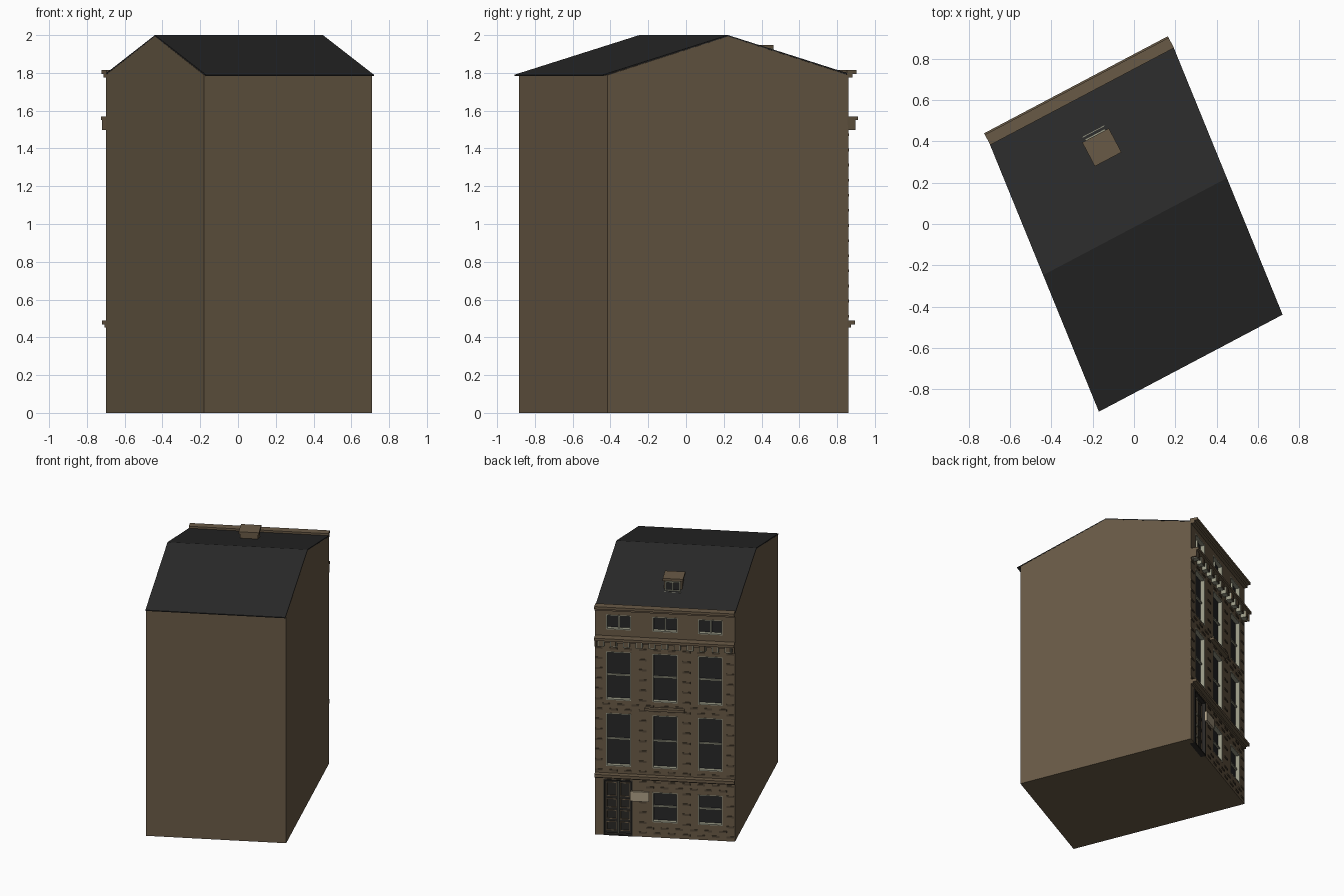
import bpy, bmesh
from mathutils import Vector

if "Cube" in bpy.data.objects:
    bpy.data.objects.remove(bpy.data.objects["Cube"])

def material(name, r, g, b):
    m = bpy.data.materials.new(name)
    m.diffuse_color = (r, g, b, 1)
    m.use_nodes = True
    m.node_tree.nodes["Principled BSDF"].inputs["Base Color"].default_value = m.diffuse_color
    return m

WALL = material("brown wall", .141, .102, .061)
BRICK = material("dark brick", .085, .062, .038)
SLATE = material("dark slate", .022, .022, .022)
GLASS = material("dark glass", .020, .020, .021)
TRIM = material("pale trim", .32, .32, .24)
SIGN = material("beige board", .42, .35, .24)
DOOR = material("door black", .024, .022, .019)

# Skewed footprint; the street facade runs from B to A
A, B = Vector((-.70, .39, 0)), Vector((.19, .86, 0))
C, D = Vector((.71, -.415, 0)), Vector((-.18, -.885, 0))
U = (A - B).normalized()
N = Vector((U.y, -U.x, 0))          # outward normal of the facade
W = (A - B).length
UP = Vector((0, 0, 1))

def finish(bm, name, mat):
    bmesh.ops.recalc_face_normals(bm, faces=bm.faces[:])
    me = bpy.data.meshes.new(name)
    bm.to_mesh(me)
    bm.free()
    me.materials.append(mat)
    ob = bpy.data.objects.new(name, me)
    bpy.context.collection.objects.link(ob)
    return ob

def boxes(name, mat, specs):
    """Boxes in facade space: (u0, u1, out0, out1, z0, z1)."""
    bm = bmesh.new()
    for u0, u1, n0, n1, z0, z1 in specs:
        v = [bm.verts.new(B + U * u + N * n + UP * z)
             for z in (z0, z1) for u, n in ((u0, n0), (u1, n0), (u1, n1), (u0, n1))]
        for f in ((0, 1, 2, 3), (4, 5, 6, 7), (0, 1, 5, 4),
                  (1, 2, 6, 5), (2, 3, 7, 6), (3, 0, 4, 7)):
            bm.faces.new([v[i] for i in f])
    return finish(bm, name, mat)

def prism(name, mat, left, right):
    """Solid between two matching end outlines."""
    bm = bmesh.new()
    l = [bm.verts.new(p) for p in left]
    r = [bm.verts.new(p) for p in right]
    bm.faces.new(l)
    bm.faces.new(r)
    for i in range(len(l)):
        j = (i + 1) % len(l)
        bm.faces.new((l[i], l[j], r[j], r[i]))
    return finish(bm, name, mat)

# House body with gable ends
def gable(back, front):
    mid = (back + front) / 2
    return [back, front, front + UP * 1.789, mid + UP * 1.993, back + UP * 1.789]

body = prism("house_body", WALL, gable(A, D), gable(B, C))

# Roof slab, overhanging only on the rear side
def roof_end(back, front):
    mid = (back + front) / 2
    eave = front + (front - back) * .019
    t = UP * .007
    top = [back + UP * 1.797, mid + UP * 2.0, eave + UP * 1.79]
    return top + [p - t for p in reversed(top)]

prism("roof", SLATE, roof_end(A, D), roof_end(B, C))

# Openings: three columns on four floors, plus the door
COLS = [(.08, .26), (.412, .592), (.742, .918)]
tall = [(u0, u1, z0, z1) for z0, z1 in ((.545, .96), (1.065, 1.445)) for u0, u1 in COLS]
tall += [(u0, u1, .12, .355) for u0, u1 in COLS[1:]]
attic = [(u0, u1, 1.62, 1.735) for u0, u1 in COLS]
door = (.06, .27, 0, .44)
windows = tall + attic
REC = -.035

cutter = boxes("opening_cutter", WALL,
               [(a, b, REC, .1, c, d) for a, b, c, d in windows]
               + [(door[0], door[1], REC, .1, -.1, door[3])])
cutter.hide_render = True
cutter.hide_viewport = True
cut = body.modifiers.new("openings", "BOOLEAN")
cut.operation = "DIFFERENCE"
cut.solver = "EXACT"
cut.object = cutter

# Glass and pale frames lining the openings
def frame(a, b, c, d, n0, n1, t):
    return [(a, a + t, n0, n1, c, d), (b - t, b, n0, n1, c, d),
            (a + t, b - t, n0, n1, c, c + t), (a + t, b - t, n0, n1, d - t, d)]

boxes("window_glass", GLASS, [(a, b, REC, REC + .006, c, d) for a, b, c, d in windows])
frames = []
for w in windows:
    frames += frame(*w, REC, .002, .007)
for a, b, c, d in tall:             # meeting rail of the sashes
    m = (c + d) / 2
    frames.append((a, b, REC, REC + .018, m - .006, m + .006))
for a, b, c, d in attic:            # centre mullion
    m = (a + b) / 2
    frames.append((m - .006, m + .006, REC, REC + .018, c, d))
boxes("window_frames", TRIM, frames)

# Double door with panels
da, db, dc, dd = door
mid = (da + db) / 2
boxes("door_leaves", DOOR, [(da, db, REC, REC + .012, dc, dd)]
      + frame(da, db, dc, dd, REC, .004, .01))
panels = []
for a, b in ((da + .02, mid - .012), (mid + .012, db - .02)):
    for z0, z1 in ((.03, .10), (.12, .19), (.21, .28), (.30, .41)):
        panels += frame(a, b, z0, z1, REC + .012, REC + .017, .005)
boxes("door_panels", WALL, panels)
boxes("door_centre_strip", TRIM, [(mid - .003, mid + .003, REC, REC + .018, .01, .43)])

# Wall board beside the door
boxes("notice_board", SIGN, [(.255, .39, .004, .02, .285, .36)])

# Staggered raised bricks that keep clear of the openings
bricks = []
for row in range(37):
    z = .025 + row * .04
    if .44 < z < .5:
        continue
    for k in range(11):
        a = k * .105 + (row % 2) * .0525
        b = min(a + .055, W)
        if a < W - .01 and not any(a < o[1] + .01 and b > o[0] - .01 and
                                   z < o[3] + .01 and z + .014 > o[2] - .01
                                   for o in windows + [door]):
            bricks.append((a, b, -.002, .004, z, z + .014))
boxes("raised_bricks", BRICK, bricks)

# Horizontal mouldings
boxes("ground_floor_band", WALL, [(0, W, -.005, .04, .467, .49), (0, W, -.005, .015, .452, .467)])
boxes("middle_ledge", WALL, [(.36, .645, -.005, .03, 1.005, 1.025)])
boxes("main_cornice", WALL, [(0, W, -.005, .056, 1.55, 1.57), (0, W, -.005, .025, 1.525, 1.55)])
boxes("top_cornice", WALL, [(0, W, -.008, .048, 1.795, 1.815), (0, W, -.005, .025, 1.775, 1.795)])

# Cornice brackets with pale edging
pitch = W / 11
starts = [i * pitch + .022 for i in range(11)]
boxes("bracket_edging", TRIM, [(s, s + .047, -.002, .036, 1.497, 1.55) for s in starts])
boxes("brackets", WALL, [(s + .007, s + .04, .03, .041, 1.505, 1.55) for s in starts]
      + [(0, .012, -.002, .041, 1.497, 1.55), (W - .012, W, -.002, .041, 1.497, 1.55)])

# Dormer: box, window and slightly projecting cap
mu = (Vector((-.155, .37, 0)) - B).dot(U)
mn = (Vector((-.155, .37, 0)) - B).dot(N)
l, r, f, k = mu - .065, mu + .065, mn + .055, mn - .06
boxes("dormer_body", WALL, [(l, r, k, f, 1.83, 1.93)])
boxes("dormer_cap", WALL, [(l - .008, r + .008, k - .004, f + .012, 1.928, 1.947)])
boxes("dormer_glass", GLASS, [(l + .012, r - .012, f, f + .006, 1.855, 1.926)])
boxes("dormer_frame", TRIM, frame(l + .01, r - .01, 1.85, 1.928, f, f + .02, .009)
      + [(mu - .005, mu + .005, f, f + .02, 1.855, 1.926),
         (l + .005, r - .005, f, f + .035, 1.842, 1.852)])
